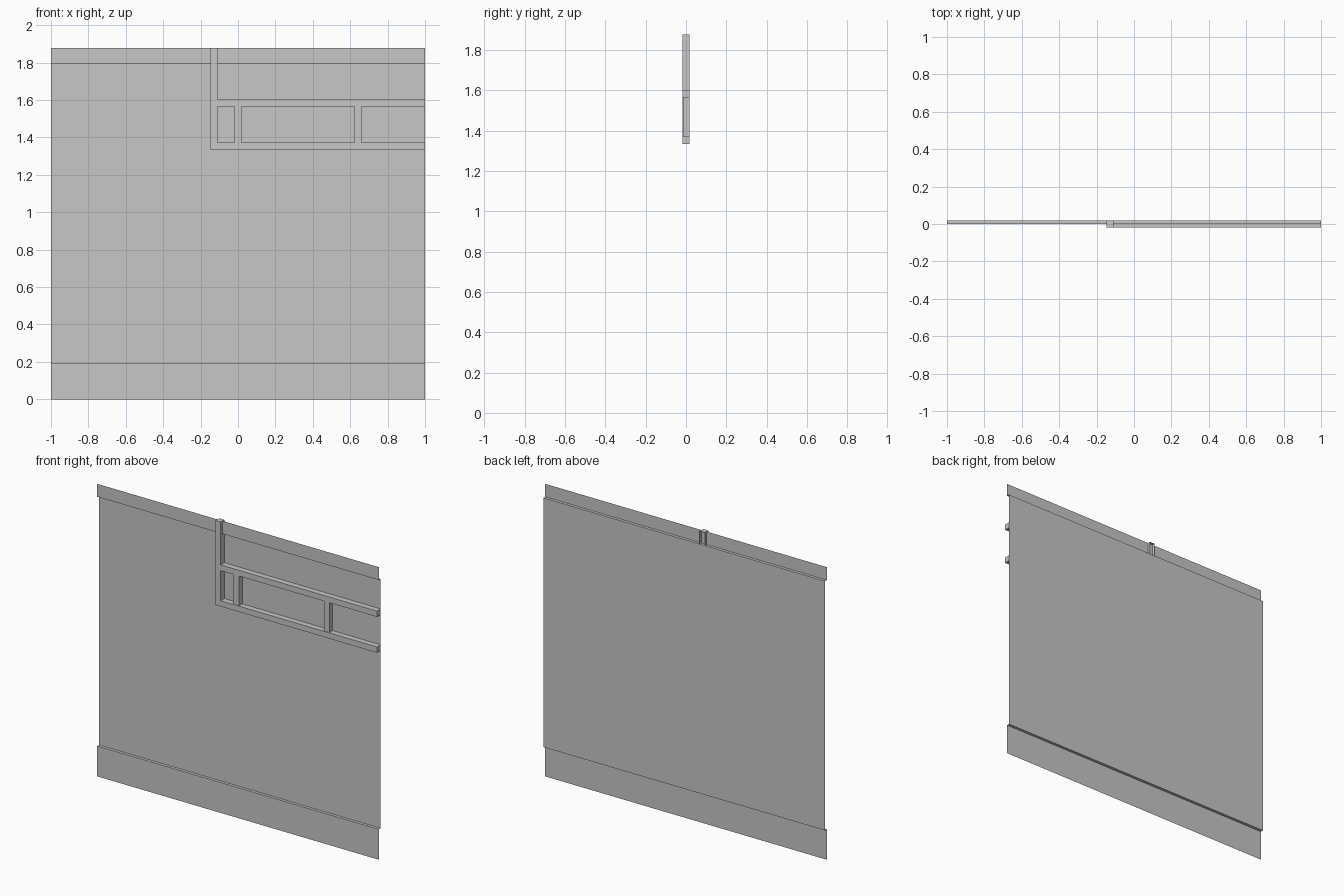
import bpy
import bmesh

cube = bpy.data.objects.get("Cube")
if cube:
    bpy.data.objects.remove(cube, do_unlink=True)

# Single light grey finish
grey = bpy.data.materials.new("light_grey")
grey.use_nodes = True
grey.diffuse_color = (0.57, 0.57, 0.57, 1)
grey.node_tree.nodes["Principled BSDF"].inputs["Base Color"].default_value = grey.diffuse_color

HALF = 0.0185      # half the total depth, also half a timber width
TOP = 1.877


def add_object(name, bm):
    mesh = bpy.data.meshes.new(name)
    bm.to_mesh(mesh)
    bm.free()
    mesh.materials.append(grey)
    obj = bpy.data.objects.new(name, mesh)
    bpy.context.collection.objects.link(obj)
    return obj


def timber(name, x, z, front=-HALF):
    """Box that is open at the back, where it meets the sheet."""
    bm = bmesh.new()
    bmesh.ops.create_cube(bm, size=1)
    back = [f for f in bm.faces if f.calc_center_median().y > 0.4]
    bmesh.ops.delete(bm, geom=back, context='FACES_ONLY')
    for v in bm.verts:
        v.co = (x[v.co.x > 0], (front, HALF)[v.co.y > 0], z[v.co.z > 0])
    return add_object(name, bm)


# Thin wall sheet: stepped profile (y, z) swept across the width
profile = [(0, 0), (0, 0.195), (HALF, 0.195), (HALF, 1.794), (0, 1.794), (0, TOP)]
bm = bmesh.new()
rows = [[bm.verts.new((x, y, z)) for x in (-1, 1)] for y, z in profile]
for low, high in zip(rows, rows[1:]):
    bm.faces.new((low[0], low[1], high[1], high[0]))
add_object("wall_sheet", bm)

# Tall post and the two rails running to the side edge
timber("post", (-0.147, -0.11), (1.335, TOP))
for name, z in (("lower_rail", 1.335), ("upper_rail", 1.565)):
    timber(name, (-0.11, 1), (z, z + 2 * HALF))

# Short studs between the rails, set back slightly
for name, x in (("inner_stud", -0.001), ("outer_stud", 0.641)):
    timber(name, (x - HALF, x + HALF), (1.372, 1.565), front=-HALF + 0.003)
